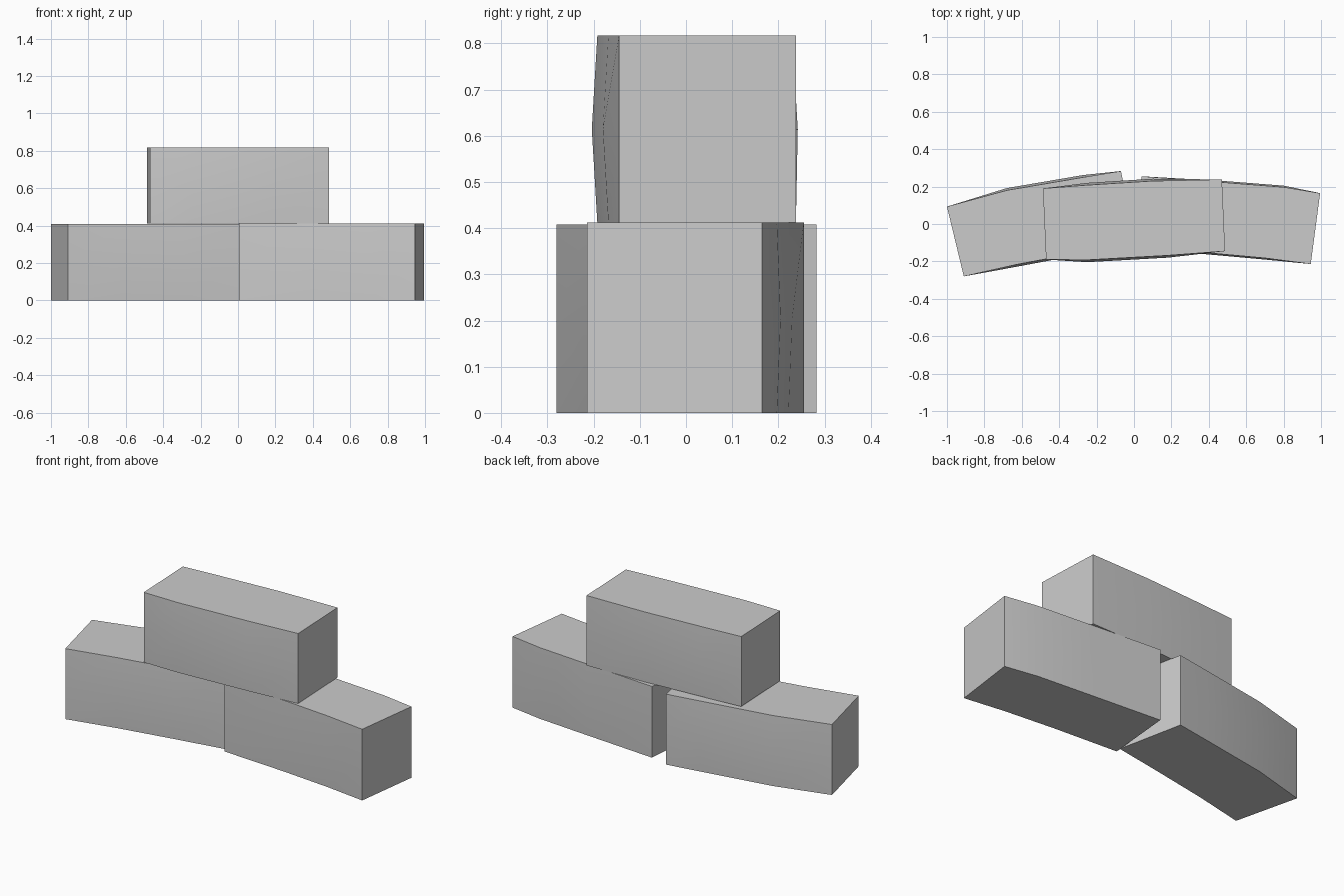
import bpy, bmesh, math
from mathutils import Vector

cube = bpy.data.objects.get("Cube")
if cube:
    bpy.data.objects.remove(cube, do_unlink=True)

# Stone colour
stone = bpy.data.materials.new("stone_grey")
stone.use_nodes = True
GREY = (0.6, 0.6, 0.6, 1)
stone.diffuse_color = GREY
stone.node_tree.nodes["Principled BSDF"].inputs["Base Color"].default_value = GREY


def make_block(name, front, back, z0, z1, bulge):
    """Worn block: front and back plan lines lofted upward, swelling at mid height."""
    bm = bmesh.new()
    last = len(front) - 1
    rings = []
    for z, swell in ((z0, 0), ((z0 + z1) / 2, bulge), (z1, 0)):
        ring = []
        for i, (x, y) in enumerate(front):
            ring.append(bm.verts.new((x, y - swell * (0 < i < last), z)))
        for i, (x, y) in reversed(list(enumerate(back))):
            ring.append(bm.verts.new((x, y + swell * (0 < i < last), z)))
        rings.append(ring)
    n = len(rings[0])
    for low, high in zip(rings, rings[1:]):
        for i in range(n):
            j = (i + 1) % n
            bm.faces.new((low[i], low[j], high[j], high[i]))
    # Top and bottom as strips between the two long sides
    for ring in (rings[0], rings[-1]):
        for i in range(last):
            bm.faces.new((ring[i], ring[i + 1], ring[n - 2 - i], ring[n - 1 - i]))
    bmesh.ops.recalc_face_normals(bm, faces=bm.faces)
    mesh = bpy.data.meshes.new(name)
    bm.to_mesh(mesh)
    bm.free()
    mesh.materials.append(stone)
    obj = bpy.data.objects.new(name, mesh)
    bpy.context.collection.objects.link(obj)
    bpy.ops.object.select_all(action="DESELECT")
    obj.select_set(True)
    bpy.context.view_layer.objects.active = obj
    bpy.ops.object.shade_smooth_by_angle(angle=math.radians(30))
    return obj


# Lower pair, meeting at the front and splayed apart at the back
make_block("lower_right_block",
           [(-0.91, -0.28), (-0.62, -0.215), (-0.3, -0.155), (0.01, -0.1)],
           [(-1.0, 0.093), (-0.68, 0.18), (-0.27, 0.25), (-0.07, 0.283)],
           0, 0.408, 0.012)
make_block("lower_left_block",
           [(0.005, -0.13), (0.4, -0.155), (0.7, -0.182), (0.945, -0.214)],
           [(0.04, 0.255), (0.48, 0.222), (0.8, 0.197), (0.995, 0.165)],
           0, 0.412, 0.008)

# Upper block bridging the joint
make_block("upper_block",
           [(-0.47, -0.19), (-0.25, -0.192), (0.18, -0.168), (0.487, -0.145)],
           [(-0.487, 0.19), (-0.25, 0.208), (0.1, 0.23), (0.47, 0.238)],
           0.412, 0.817, 0.012)
